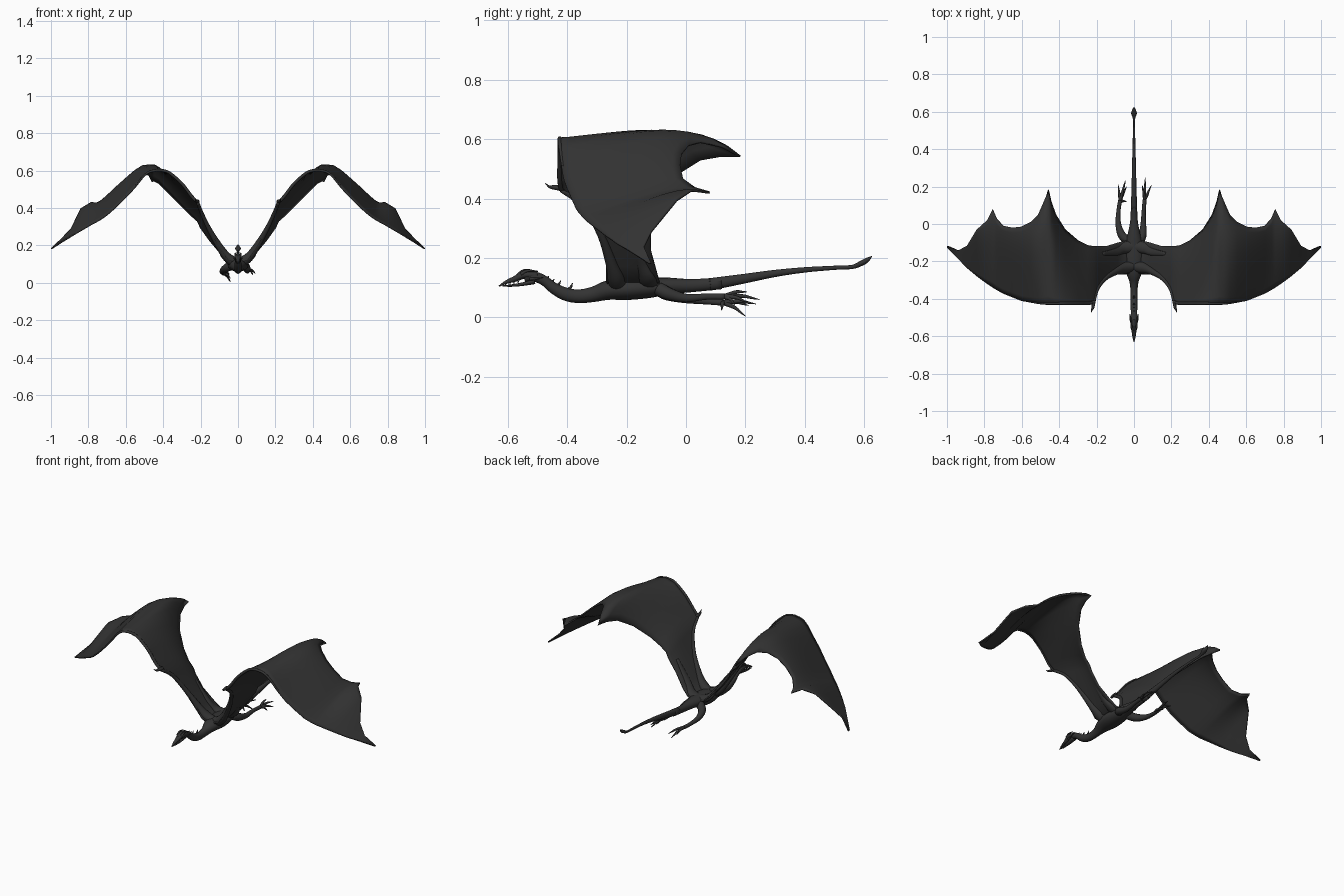
import bpy, bmesh, math
from mathutils import Vector

hide = bpy.data.materials.new("charcoal hide")
hide.diffuse_color = (0.033, 0.033, 0.033, 1)


def finish(name, bm, mirror=False):
    bmesh.ops.recalc_face_normals(bm, faces=bm.faces)
    me = bpy.data.meshes.new(name)
    bm.to_mesh(me)
    bm.free()
    for p in me.polygons:
        p.use_smooth = True
    me.materials.append(hide)
    ob = bpy.data.objects.new(name, me)
    bpy.context.collection.objects.link(ob)
    if mirror:
        ob.modifiers.new("mirror", 'MIRROR').use_mirror_merge = False
    return ob


def spline(rows, steps):
    """Smooth curve through rows of numbers."""
    out = []
    n = len(rows)
    for i in range(n - 1):
        a, b, c, d = (rows[max(i - 1, 0)], rows[i], rows[i + 1], rows[min(i + 2, n - 1)])
        for s in range(steps):
            t = s / steps
            out.append([0.5 * (2 * q + (r - p) * t + (2 * p - 5 * q + 4 * r - u) * t * t
                        + (3 * q - p - 3 * r + u) * t ** 3) for p, q, r, u in zip(a, b, c, d)])
    out.append(list(rows[-1]))
    return out


def tube(name, rows, steps=4, sides=12, mirror=False):
    """Rows are x, y, z, half width, half height."""
    pts = spline(rows, steps)
    bm = bmesh.new()
    rings = []
    for i, p in enumerate(pts):
        tan = (Vector(pts[min(i + 1, len(pts) - 1)][:3]) - Vector(pts[max(i - 1, 0)][:3])).normalized()
        up = Vector((0, 0, 1)) if abs(tan.z) < 0.95 else Vector((0, 1, 0))
        side = tan.cross(up).normalized()
        up = side.cross(tan)
        w, h = max(p[3], 0.0006), max(p[4], 0.0006)
        rings.append([bm.verts.new(Vector(p[:3]) + side * w * math.cos(a) + up * h * math.sin(a))
                      for a in (2 * math.pi * k / sides for k in range(sides))])
    for r, s in zip(rings, rings[1:]):
        for k in range(sides):
            bm.faces.new((r[k], r[(k + 1) % sides], s[(k + 1) % sides], s[k]))
    bm.faces.new(rings[0])
    bm.faces.new(rings[-1])
    return finish(name, bm, mirror)


def limb(name, points, r0, r1, mirror=False, sides=8):
    n = len(points) - 1
    rows = [(*p, r0 + (r1 - r0) * i / n, r0 + (r1 - r0) * i / n) for i, p in enumerate(points)]
    return tube(name, rows, 4, sides, mirror)


# Neck, trunk and tail
tube("body", [
    (0, -.545, .132, .014, .014), (0, -.51, .137, .019, .017), (0, -.475, .122, .017, .017),
    (0, -.445, .098, .018, .019), (0, -.405, .078, .019, .022), (0, -.36, .071, .019, .023),
    (0, -.31, .078, .024, .026), (0, -.26, .092, .042, .033), (0, -.19, .096, .056, .037),
    (0, -.12, .1, .05, .034), (0, -.06, .106, .035, .028), (0, .02, .107, .02, .022),
    (0, .12, .115, .016, .02)], sides=16)
tube("tail", [
    (0, .08, .111, .017, .021), (0, .2, .131, .013, .016), (0, .3, .148, .011, .012),
    (0, .4, .16, .008, .009), (0, .5, .167, .006, .007), (0, .56, .17, .006, .007),
    (0, .59, .182, .015, .009), (0, .61, .193, .01, .008), (0, .626, .206, .001, .001)])

# Head: open beak, brow, crest and teeth
tube("upper_jaw", [
    (0, -.5, .142, .018, .014), (0, -.545, .143, .019, .013), (0, -.575, .13, .013, .01),
    (0, -.605, .119, .008, .006), (0, -.63, .105, .002, .002)])
tube("lower_jaw", [
    (0, -.51, .122, .015, .01), (0, -.55, .112, .012, .006), (0, -.59, .107, .008, .004),
    (0, -.618, .106, .002, .002)])
limb("brow_horn", [(.012, -.555, .145), (.015, -.535, .157), (.015, -.5, .155)], .007, .002, True)
limb("crest", [(0, -.565, .14), (0, -.545, .156), (0, -.515, .154), (0, -.485, .138)], .008, .004)
limb("cheek_horn", [(.014, -.525, .13), (.021, -.505, .13), (.022, -.48, .135)], .006, .001, True)
for i in range(4):
    y = -.565 - i * .014
    z = .122 - i * .003
    limb("tooth", [(.007, y, z), (.007, y - .001, z - .011)], .0025, .0005, True, 6)

# Neck spines
for y, z, h in ((-.447, .11, .02), (-.425, .1, .024), (-.385, .088, .028), (-.465, .125, .014)):
    limb("neck_spine", [(0, y - .014, z), (0, y - .003, z + h * .5), (0, y + .003, z + h)], .008, .001)

# Wing membrane: x, front y, front z, rear y, rear z, arch
stations = [
    (0, -.26, .105, -.085, .11, 0), (.05, -.27, .125, -.09, .12, 0),
    (.09, -.27, .18, -.1, .155, .01), (.15, -.295, .28, -.12, .225, .03),
    (.2, -.355, .385, -.12, .295, .04), (.216, -.425, .43, -.12, .33, .04),
    (.25, -.43, .465, -.115, .36, .05), (.3, -.43, .53, -.09, .41, .05),
    (.37, -.43, .59, -.03, .48, .07), (.42, -.43, .602, .05, .53, .1),
    (.445, -.43, .6, .12, .542, .12), (.458, -.43, .598, .183, .542, .12),
    (.48, -.43, .59, .12, .575, .09), (.51, -.427, .565, .05, .59, .08),
    (.55, -.42, .515, .01, .58, .07), (.6, -.41, .46, -.015, .55, .05),
    (.65, -.39, .41, -.02, .51, .04), (.7, -.37, .365, -.01, .465, .03),
    (.735, -.35, .34, .03, .435, .03), (.755, -.338, .328, .08, .42, .05),
    (.785, -.318, .312, .02, .428, .03), (.84, -.277, .28, -.03, .395, .01),
    (.89, -.235, .25, -.115, .29, 0), (.94, -.184, .22, -.142, .237, 0),
    (.998, -.125, .182, -.117, .182, 0)]
bm = bmesh.new()
N = 14
grid = []
for x, yf, zf, yr, zr, arch in stations:
    row = []
    for k in range(N + 1):
        t = k / N
        row.append(bm.verts.new((x, yf + (yr - yf) * t,
                                 zf + (zr - zf) * t + arch * t * (1 - t ** 4))))
    grid.append(row)
for a, b in zip(grid, grid[1:]):
    for k in range(N):
        bm.faces.new((a[k], b[k], b[k + 1], a[k + 1]))
wing = finish("wing_membrane", bm)
sol = wing.modifiers.new("thickness", 'SOLIDIFY')
sol.thickness = .008
sol.offset = 0
wing.modifiers.new("mirror", 'MIRROR').use_mirror_merge = False

# Wing arm, leading finger and wrist claw
tube("wing_arm", [
    (.0, -.225, .1, .03, .03), (.05, -.235, .13, .03, .026), (.09, -.25, .18, .02, .02),
    (.15, -.287, .28, .013, .013), (.195, -.345, .375, .01, .01),
    (.216, -.42, .43, .009, .009)], mirror=True)
limb("wing_finger", [(s[0], s[1] + .005, s[2]) for s in stations[5:]], .009, .002, True)
limb("wrist_claw", [(.216, -.41, .435), (.219, -.445, .438), (.226, -.46, .44), (.227, -.474, .452)],
     .011, .001, True)
# Rear wing root blending into the back
tube("wing_root", [
    (0, -.12, .108, .035, .025), (.06, -.13, .13, .03, .018), (.1, -.15, .185, .02, .01),
    (.17, -.16, .285, .01, .005)], mirror=True)


# Legs trailing behind, posed differently on each side
def leg(side, joints, toes):
    rows = [(*p, r, r) for p, r in zip(joints, (.024, .022, .015, .011, .011))]
    tube(side + "_leg", rows, 4, 10)
    base = Vector(joints[-1])
    for tip in toes:
        tip = Vector(tip)
        mid = base.lerp(tip, .5) + Vector((0, 0, .007))
        limb(side + "_toe", [base, mid, base.lerp(tip, .8) + Vector((0, 0, .003)), tip], .009, .001)


leg("left", [(-.03, -.09, .095), (-.065, -.06, .078), (-.084, .0, .062), (-.083, .07, .054),
             (-.074, .125, .05)],
    [(-.04, .2, .004), (-.045, .235, .045), (-.085, .21, .04), (-.04, .12, .024)])
leg("right", [(.03, -.09, .095), (.045, -.06, .08), (.05, .0, .065), (.052, .07, .07),
              (.057, .13, .07)],
    [(.06, .248, .06), (.093, .207, .05), (.045, .205, .086), (.08, .165, .042)])
